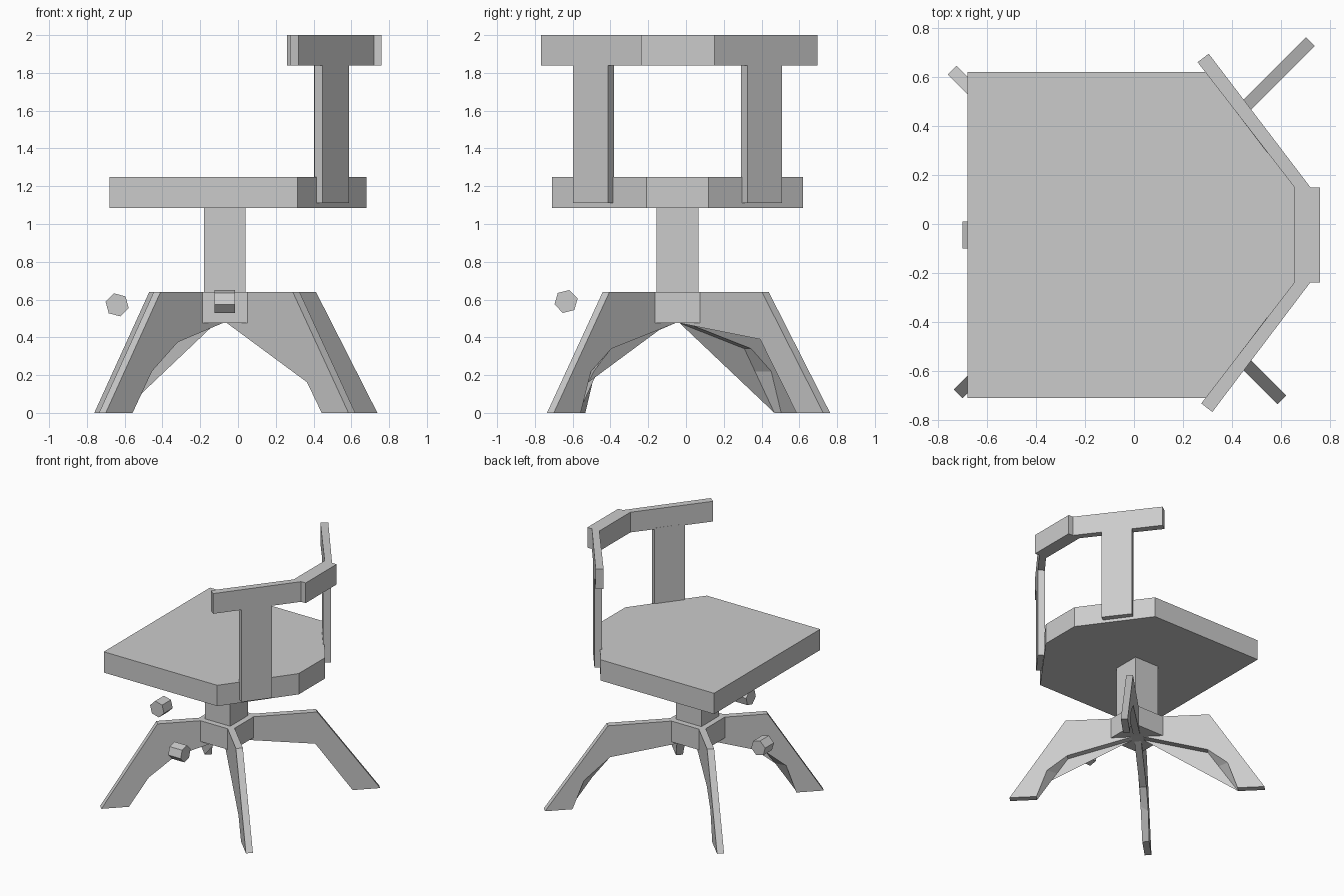
import bpy, bmesh, math
from mathutils import Vector, Matrix

cube = bpy.data.objects.get("Cube")
if cube:
    bpy.data.objects.remove(cube, do_unlink=True)

grey = bpy.data.materials.new("plain_grey")
grey.use_nodes = True
GREY = (0.6, 0.6, 0.6, 1)
grey.diffuse_color = GREY
grey.node_tree.nodes["Principled BSDF"].inputs["Base Color"].default_value = GREY

HUB = Vector((-0.07, -0.045, 0))


def finish(name, bm):
    bmesh.ops.recalc_face_normals(bm, faces=bm.faces)
    mesh = bpy.data.meshes.new(name)
    bm.to_mesh(mesh)
    bm.free()
    mesh.materials.append(grey)
    obj = bpy.data.objects.new(name, mesh)
    bpy.context.collection.objects.link(obj)
    return obj


def loft(name, loop_a, loop_b):
    """Solid between two matching outlines."""
    bm = bmesh.new()
    a = [bm.verts.new(p) for p in loop_a]
    b = [bm.verts.new(p) for p in loop_b]
    bm.faces.new(a)
    bm.faces.new(b)
    n = len(a)
    for i in range(n):
        j = (i + 1) % n
        bm.faces.new((a[i], a[j], b[j], b[i]))
    bmesh.ops.triangulate(bm, faces=[f for f in bm.faces if len(f.verts) > 4])
    return finish(name, bm)


def prism(name, outline, z0, z1):
    return loft(name, [(x, y, z0) for x, y in outline],
                [(x, y, z1) for x, y in outline])


def square(half):
    return [(HUB.x + sx * half, HUB.y + sy * half)
            for sx, sy in ((-1, -1), (1, -1), (1, 1), (-1, 1))]


# Seat with two clipped corners
prism("seat", [(-0.68, -0.71), (0.315, -0.71), (0.68, -0.21),
               (0.68, 0.12), (0.315, 0.62), (-0.68, 0.62)], 1.085, 1.25)

# Column and hub
prism("column", square(0.11), 0.5, 1.1)
prism("hub", square(0.155), 0.475, 0.64)

# Backrest: centre block, two angled wings and a flat post under each wing
RAIL_Z = (1.84, 2.0)
prism("backrest_centre", [(0.655, -0.238), (0.76, -0.238), (0.76, 0.15), (0.655, 0.15)], *RAIL_Z)
for side, start, end in (("right", (0.72, -0.238), (0.32, -0.767)),
                         ("left", (0.72, 0.15), (0.305, 0.695))):
    s, e = Vector(start), Vector(end)
    along = (e - s).normalized()
    inward = Vector((-abs(along.y), -math.copysign(abs(along.x), along.y)))
    inner_end = e + inward * 0.057
    prism("backrest_wing_" + side, [s, e, inner_end, (0.655, s.y)], *RAIL_Z)
    p, q = s + along * 0.22, s + along * 0.45
    prism("backrest_post_" + side,
          [p, q, q + inward * 0.055, p + inward * 0.055], 1.11, 1.85)

# Legs: one bent profile per diagonal, cut back on the rear side of the shin
LEGS = {
    "front_left": (1, -1, 0.378, 0.673, 0.34),
    "back_right": (-1, 1, 0.382, 0.673, 0.34),
    "front_right": (-1, -1, 0.358, 0.648, 0.34),
    "back_left": (1, 1, 0.465, 0.79, 0.39),
}
for name, (sx, sy, top, foot, knee_z) in LEGS.items():
    knee, heel = top - 0.01, foot - 0.142
    mid_z = 0.22
    mid = heel + (knee - heel) * mid_z / knee_z

    def outline(offset, cut):
        pts = [(0.03, 0.64), (top, 0.64), (foot, 0), (heel, 0),
               (mid + cut, mid_z), (knee, knee_z), (0.03, 0.475)]
        return [(HUB.x + sx * d - sx * sy * offset, HUB.y + sy * d + offset, z)
                for d, z in pts]

    loft("leg_" + name, outline(-0.018, 0), outline(0.018, 0.05))


# Small six-sided rollers
def roller(name, centre, axis, turn):
    bm = bmesh.new()
    bmesh.ops.create_cone(bm, cap_ends=True, segments=6, radius1=0.063,
                          radius2=0.063, depth=0.11)
    spin = Matrix.Rotation(math.radians(turn), 4, "Z")
    tilt = Vector(axis).to_track_quat("Z", "Y").to_matrix().to_4x4()
    bm.transform(Matrix.Translation(centre) @ tilt @ spin)
    return finish(name, bm)


roller("roller_right", (-0.64, -0.045, 0.572), (0, -1, 0), 15)
roller("roller_front", (-0.07, -0.635, 0.59), (1, 0, 0), -16)
